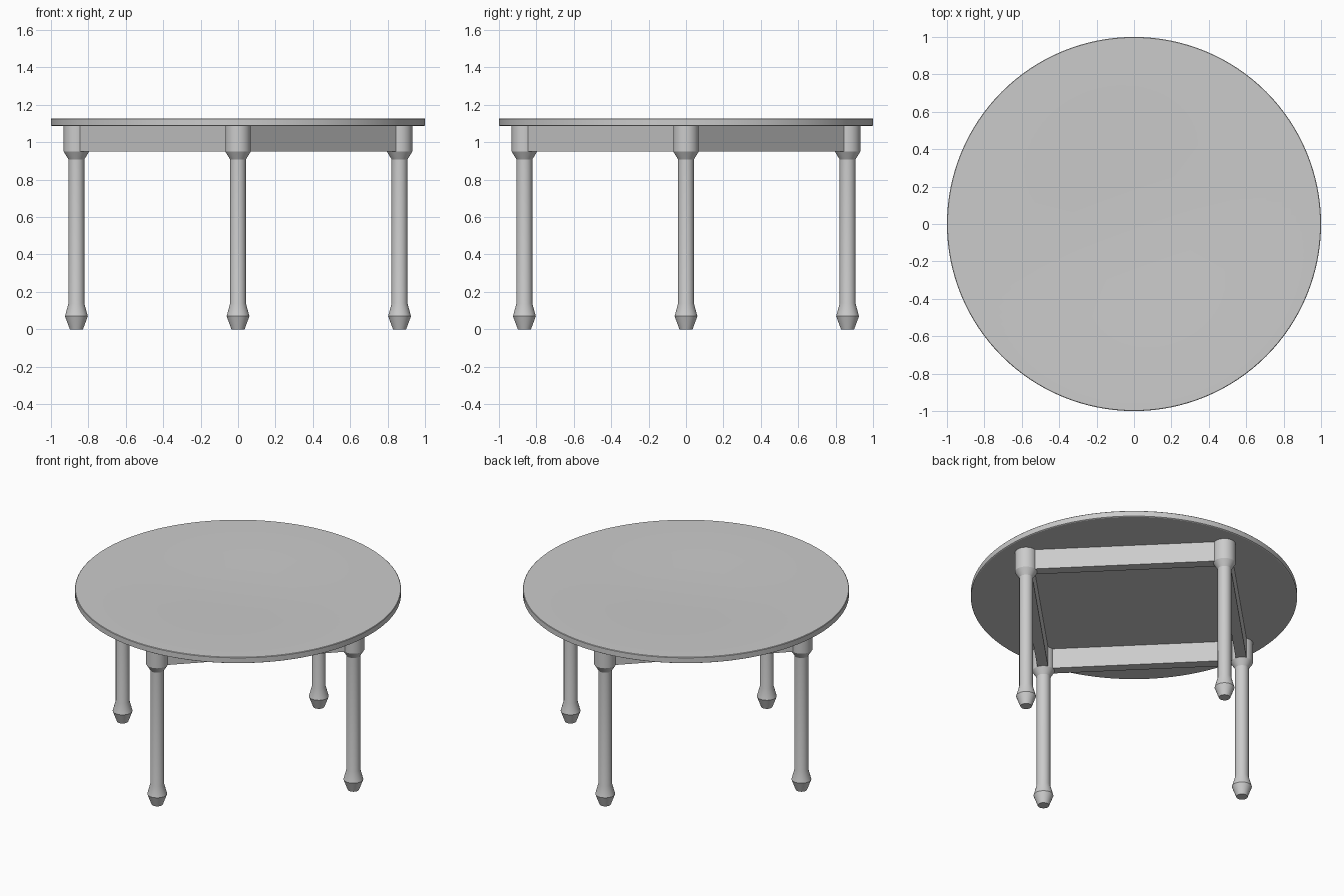
import bpy, bmesh, math
from mathutils import Matrix, Vector

if "Cube" in bpy.data.objects:
    bpy.data.objects.remove(bpy.data.objects["Cube"])

LEG_R = 0.864      # distance of each leg from the centre
APRON_T = 0.066    # apron thickness


def add_object(name, bm, smooth=True):
    bmesh.ops.recalc_face_normals(bm, faces=bm.faces)
    mesh = bpy.data.meshes.new(name)
    bm.to_mesh(mesh)
    bm.free()
    obj = bpy.data.objects.new(name, mesh)
    bpy.context.collection.objects.link(obj)
    if smooth:
        bpy.ops.object.select_all(action='DESELECT')
        obj.select_set(True)
        bpy.context.view_layer.objects.active = obj
        bpy.ops.object.shade_smooth_by_angle(angle=math.radians(20))
    return obj


def lathe(name, profile, sides, location=(0, 0, 0)):
    """Stack rings of (radius, z) from bottom to top and cap both ends."""
    bm = bmesh.new()
    rings = []
    for r, z in profile:
        rings.append([bm.verts.new((r * math.cos(2 * math.pi * i / sides),
                                    r * math.sin(2 * math.pi * i / sides), z))
                      for i in range(sides)])
    for low, high in zip(rings, rings[1:]):
        for i in range(sides):
            j = (i + 1) % sides
            bm.faces.new((low[i], low[j], high[j], high[i]))
    bm.faces.new(rings[0][::-1])
    bm.faces.new(rings[-1])
    obj = add_object(name, bm)
    obj.location = location
    return obj


# Round top with a very shallow dish in the middle
lathe("table_top", [(0.995, 1.087), (1.0, 1.09), (1.0, 1.125), (0.997, 1.128),
                    (0.54, 1.128), (0.33, 1.118)], 128)

# Turned legs, one on each axis
leg_profile = [(0.035, 0), (0.061, 0.07), (0.042, 0.14), (0.042, 0.908),
               (0.068, 0.95), (0.068, 1.088)]
leg_names = ["right_leg", "back_leg", "left_leg", "front_leg"]
spots = [Vector((LEG_R * math.cos(k * math.pi / 2),
                 LEG_R * math.sin(k * math.pi / 2), 0)) for k in range(4)]
for name, spot in zip(leg_names, spots):
    lathe(name, leg_profile, 32, spot)

# Apron boards running from leg to leg
apron_names = ["back_right_apron", "back_left_apron",
               "front_left_apron", "front_right_apron"]
for k, name in enumerate(apron_names):
    a, b = spots[k], spots[(k + 1) % 4]
    run = b - a
    bm = bmesh.new()
    bmesh.ops.create_cube(bm, size=1, matrix=Matrix.Diagonal(
        (run.length - 0.08, APRON_T, 0.137, 1)))
    apron = add_object(name, bm, smooth=False)
    apron.location = (a + b) / 2 + Vector((0, 0, 1.0195))
    apron.rotation_euler.z = math.atan2(run.y, run.x)
